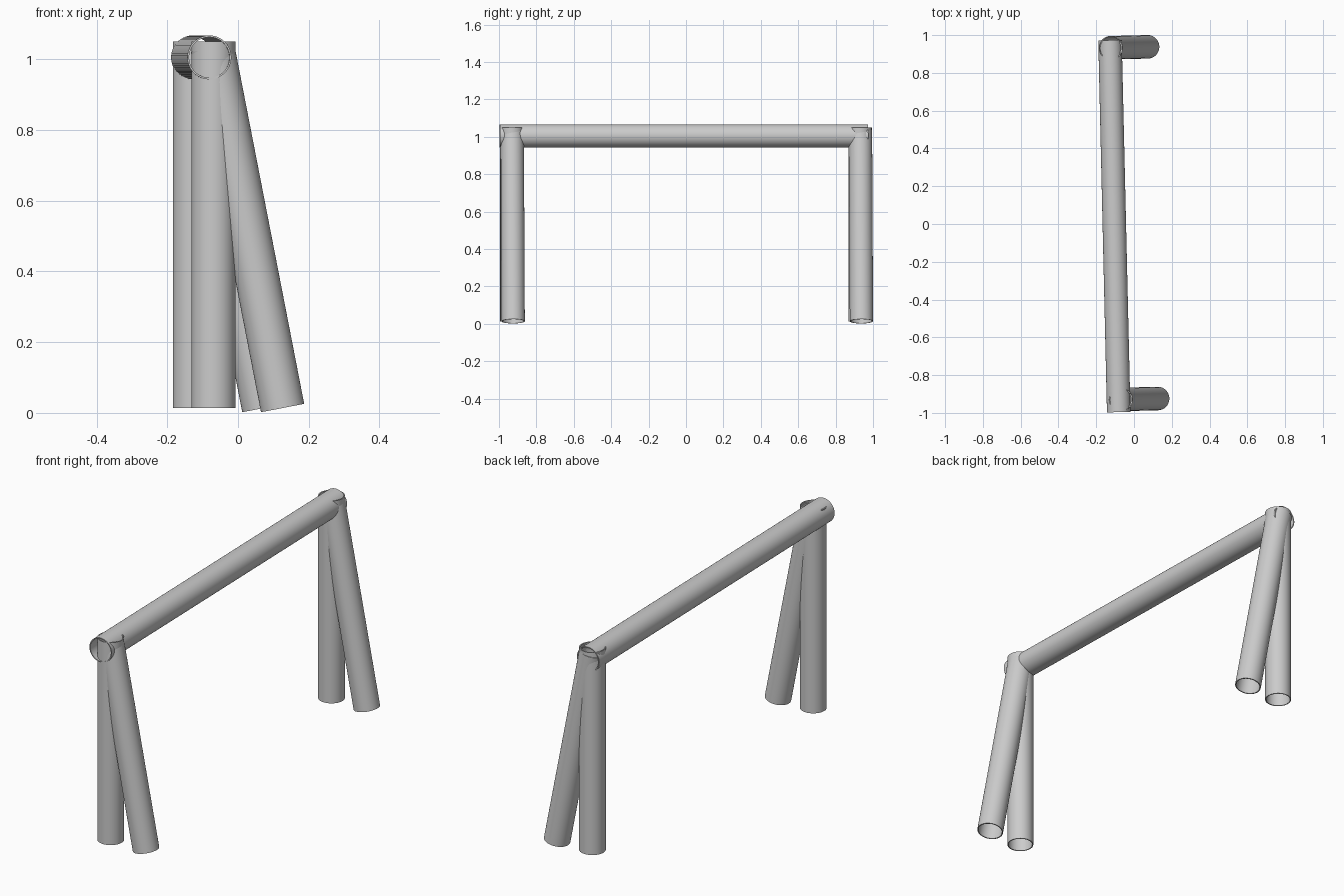
import bpy, bmesh
from mathutils import Vector

if "Cube" in bpy.data.objects:
    bpy.data.objects.remove(bpy.data.objects["Cube"])

RADIUS, WALL, SIDES = 0.0622, 0.005, 64


def tube(name, start, end):
    """Open hollow pipe between two axis points, with square-cut ends."""
    start, end = Vector(start), Vector(end)
    axis = end - start
    bm = bmesh.new()
    bmesh.ops.create_cone(bm, cap_ends=False, segments=SIDES,
                          radius1=RADIUS, radius2=RADIUS, depth=axis.length)
    inner = bmesh.ops.create_cone(bm, cap_ends=False, segments=SIDES,
                                  radius1=RADIUS - WALL, radius2=RADIUS - WALL,
                                  depth=axis.length)["verts"]
    # flip the bore, then join the two walls at both rims
    bmesh.ops.reverse_faces(bm, faces=list({f for v in inner for f in v.link_faces}))
    bmesh.ops.bridge_loops(bm, edges=[e for e in bm.edges if e.is_boundary])
    bmesh.ops.recalc_face_normals(bm, faces=bm.faces[:])
    mesh = bpy.data.meshes.new(name)
    bm.to_mesh(mesh)
    bm.free()
    obj = bpy.data.objects.new(name, mesh)
    bpy.context.collection.objects.link(obj)
    obj.location = (start + end) / 2
    obj.rotation_euler = axis.to_track_quat('Z', 'Y').to_euler()
    bpy.ops.object.select_all(action='DESELECT')
    obj.select_set(True)
    bpy.context.view_layer.objects.active = obj
    bpy.ops.object.shade_smooth_by_angle(angle=0.6)
    return obj


# Top crossbar, slightly skewed in plan
tube("crossbar", (-0.081, -0.996, 1.005), (-0.127, 0.973, 1.005))

# Pair of legs at each end: one upright, one splayed
for side, x, y in (("front", -0.069, -0.931), ("back", -0.122, 0.931)):
    tube(side + "_upright_leg", (x, y, 0.014), (x, y, 1.05))
    tube(side + "_splayed_leg", (x + 0.195, y + 0.007, 0.014),
         (x - 0.003, y + 0.002, 1.032))
